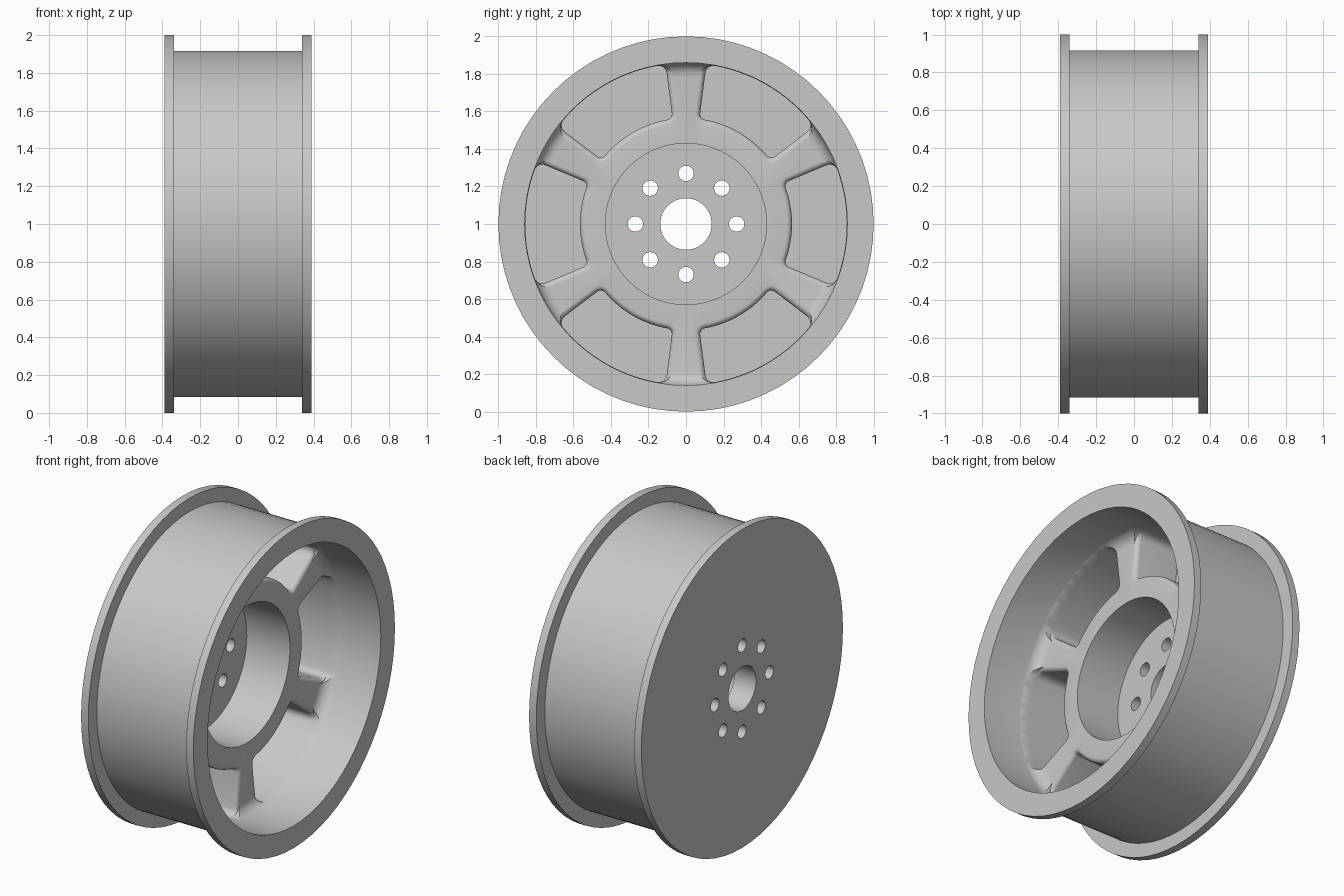
import bpy, bmesh, math
from math import sin, cos, pi, radians
from mathutils import Matrix, Vector

if "Cube" in bpy.data.objects:
    bpy.data.objects.remove(bpy.data.objects["Cube"], do_unlink=True)

SEGMENTS = 72
AXLE = Vector((0, 0, 1))      # wheel centre, axle runs along x
FLOOR = -0.24                 # depth of hub and pocket floors
FACE = 0.06                   # spoke face
RIM = 0.86                    # inner rim radius
FILLET = 0.07

metal = bpy.data.materials.new("light grey metal")
metal.use_nodes = True
grey = (0.58, 0.58, 0.58, 1)
metal.diffuse_color = grey
metal.node_tree.nodes["Principled BSDF"].inputs["Base Color"].default_value = grey


def polar(x, r, a):
    return Vector((x, r * cos(a), r * sin(a))) + AXLE


def make_object(name, bm):
    bmesh.ops.recalc_face_normals(bm, faces=bm.faces)
    mesh = bpy.data.meshes.new(name)
    bm.to_mesh(mesh)
    bm.free()
    mesh.materials.append(metal)
    obj = bpy.data.objects.new(name, mesh)
    bpy.context.collection.objects.link(obj)
    return obj


def skin(bm, rings, closed=False):
    """Join rings of points with quads, capping the ends unless closed."""
    loops = [[bm.verts.new(p) for p in ring] for ring in rings]
    n = len(loops[0])
    pairs = list(zip(loops, loops[1:]))
    if closed:
        pairs.append((loops[-1], loops[0]))
    else:
        bm.faces.new(loops[0])
        bm.faces.new(loops[-1])
    for a, b in pairs:
        for i in range(n):
            j = (i + 1) % n
            bm.faces.new((a[i], a[j], b[j], b[i]))


# Turned wheel body: flanges, barrel, rim well, hub cup and centre bore
profile = [(-0.39, 0.137), (-0.39, 1), (-0.34, 1), (-0.34, 0.915),
           (0.34, 0.915), (0.34, 1), (0.39, 1), (0.39, RIM)]
for k in range(7):
    t = k / 6 * pi / 2
    profile.append((FACE + FILLET * (1 - sin(t)), RIM - FILLET * (1 - cos(t))))
profile += [(FACE, 0.43), (FLOOR, 0.43), (FLOOR, 0.137)]
bm = bmesh.new()
skin(bm, [[polar(x, r, 2 * pi * i / SEGMENTS) for i in range(SEGMENTS)]
          for x, r in profile], closed=True)
wheel = make_object("wheel_rim", bm)


def pocket_outline(x, centre, grow):
    """Rounded sector; grow widens its inner edge and sides."""
    inner, outer = 0.565 - grow, RIM - 0.003
    half = radians(22.7)
    # corners as (radial sign, side sign, first arc angle)
    corners = [(-1, 1, pi / 2), (-1, -1, pi), (1, -1, 3 * pi / 2), (1, 1, 0)]
    path = []
    for radial, side, start in corners:
        rad = (0.03 if radial < 0 else 0.045) + grow
        base = inner + rad if radial < 0 else outer - rad
        for k in range(7):
            t = start + k / 6 * pi / 2
            r = base + rad * cos(t)
            path.append((r, side * half + (side * (grow - rad) + rad * sin(t)) / r))
    # subdivide the long inner and outer arcs
    points = []
    for (r, a), (r2, a2) in zip(path, path[1:] + path[:1]):
        steps = 14 if abs(a2 - a) > radians(20) else 1
        points += [polar(x, r + (r2 - r) * s / steps,
                         centre + a + (a2 - a) * s / steps) for s in range(steps)]
    return points


# Pockets between the six spokes, flared at the top for rounded edges
bm = bmesh.new()
ROUND = 0.028
levels = [(FLOOR, 0)]
for k in range(6):
    t = k / 5 * pi / 2
    levels.append((FACE - ROUND * (1 - sin(t)), ROUND * (1 - cos(t))))
levels += [(FACE + 0.08, ROUND + 0.015), (FACE + 0.12, ROUND + 0.015)]
for i in range(6):
    skin(bm, [pocket_outline(x, i * pi / 3, g) for x, g in levels])
pockets = make_object("pocket_cutter", bm)

# Eight bolt holes
bm = bmesh.new()
for i in range(8):
    spot = polar(-0.3, 0.27, i * pi / 4)
    bmesh.ops.create_cone(bm, cap_ends=True, segments=24, radius1=0.041,
                          radius2=0.041, depth=0.4,
                          matrix=Matrix.Translation(spot) @ Matrix.Rotation(pi / 2, 4, "Y"))
holes = make_object("bolt_hole_cutter", bm)

bpy.ops.object.select_all(action="DESELECT")
wheel.select_set(True)
bpy.context.view_layer.objects.active = wheel
for cutter in (pockets, holes):
    cutter.hide_render = True
    mod = wheel.modifiers.new("cut", "BOOLEAN")
    mod.operation = "DIFFERENCE"
    mod.solver = "EXACT"
    mod.object = cutter
    bpy.ops.object.modifier_apply(modifier=mod.name)
    bpy.data.objects.remove(cutter, do_unlink=True)

bpy.ops.object.shade_smooth_by_angle(angle=radians(30))
